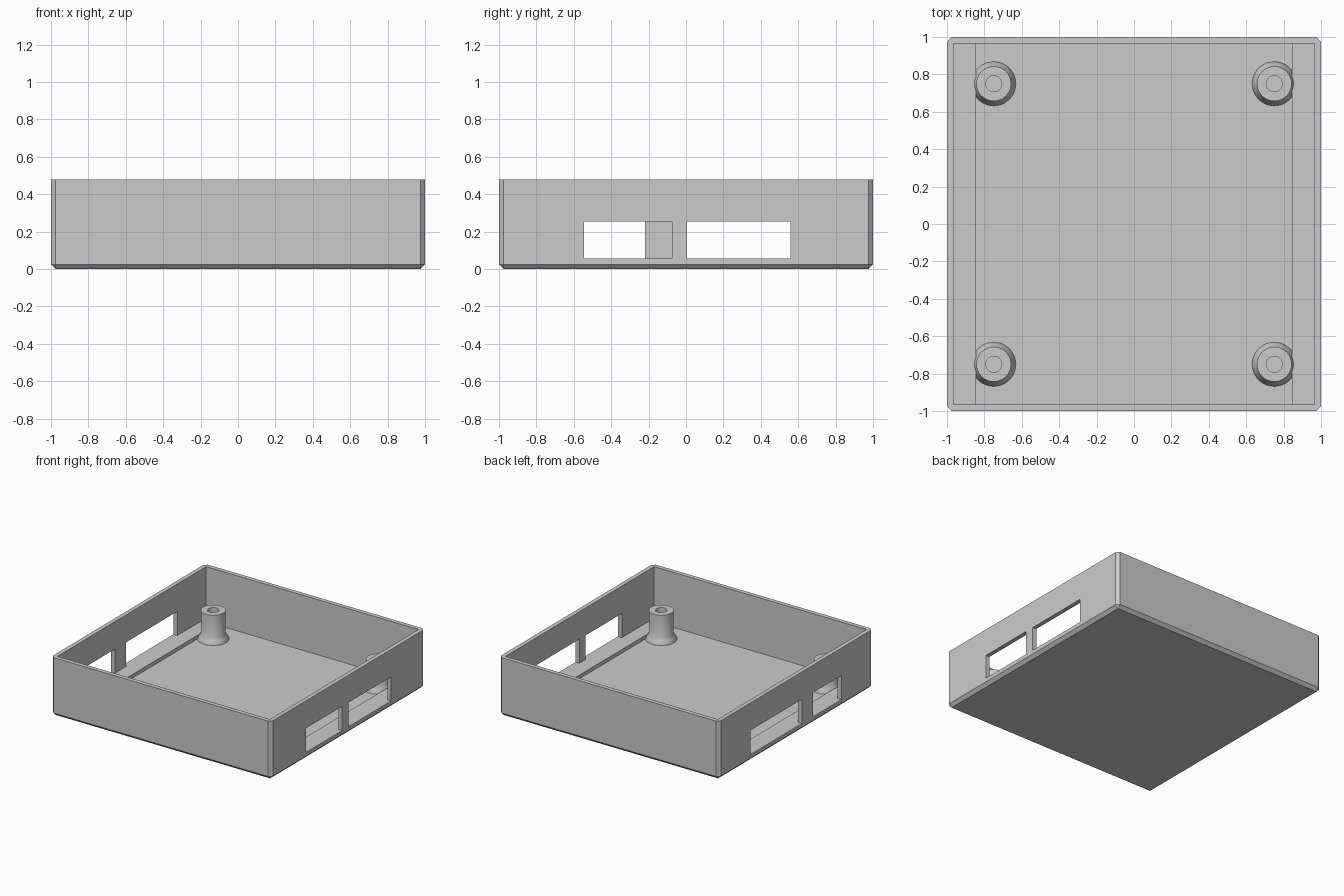
import bpy, bmesh, math
from mathutils import Vector

if "Cube" in bpy.data.objects:
    bpy.data.objects.remove(bpy.data.objects["Cube"], do_unlink=True)

HEIGHT, WALL, CHAMFER = 0.48, 0.035, 0.025
FLOOR_Z, LEDGE_Z, PIT_X = 0.027, 0.057, 0.845
WINDOW_TOP = 0.255
INNER = 1 - WALL

grey = bpy.data.materials.new("light_grey")
grey.use_nodes = True
grey.diffuse_color = (0.6, 0.6, 0.6, 1)
grey.node_tree.nodes["Principled BSDF"].inputs["Base Color"].default_value = (0.6, 0.6, 0.6, 1)


def add_object(name, bm):
    bmesh.ops.recalc_face_normals(bm, faces=bm.faces)
    mesh = bpy.data.meshes.new(name)
    bm.to_mesh(mesh)
    bm.free()
    mesh.materials.append(grey)
    obj = bpy.data.objects.new(name, mesh)
    bpy.context.collection.objects.link(obj)
    return obj


def box(low, high):
    bm = bmesh.new()
    bmesh.ops.create_cube(bm, size=1)
    low, high = Vector(low), Vector(high)
    for v in bm.verts:
        v.co = (low + high) / 2 + v.co * (high - low)
    return bm


def select_only(obj):
    bpy.ops.object.select_all(action='DESELECT')
    obj.select_set(True)
    bpy.context.view_layer.objects.active = obj


def cut(target, low, high):
    cutter = add_object("cutter", box(low, high))
    cutter.hide_render = True
    mod = target.modifiers.new("cut", 'BOOLEAN')
    mod.operation, mod.solver, mod.object = 'DIFFERENCE', 'EXACT', cutter
    select_only(target)
    bpy.ops.object.modifier_apply(modifier=mod.name)
    bpy.data.objects.remove(cutter, do_unlink=True)


# Tray body: chamfered on its upright and bottom edges, open at the top
bm = box((-1, -1, 0), (1, 1, HEIGHT))
edges = [e for e in bm.edges if min(v.co.z for v in e.verts) < 0.01]
bmesh.ops.bevel(bm, geom=edges, offset=CHAMFER, segments=1, affect='EDGES')
tray = add_object("tray", bm)

# Cavity with a raised ledge along each side
cut(tray, (-INNER, -INNER, LEDGE_Z), (INNER, INNER, 1))
cut(tray, (-PIT_X, -INNER, FLOOR_Z), (PIT_X, INNER, 0.3))

# Port windows in the two side walls
ports = [(1, -0.545, -0.075), (1, 0.005, 0.56),
         (-1, -0.59, -0.22), (-1, -0.075, 0.59)]
for side, y0, y1 in ports:
    x0, x1 = sorted((side * 0.93, side * 1.1))
    cut(tray, (x0, y0, LEDGE_Z), (x1, y1, WINDOW_TOP))

# Hollow screw posts with flared feet
profile = [(0.043, 0.02), (0.043, 0.263), (0.093, 0.263), (0.093, 0.08),
           (0.103, 0.057), (0.118, FLOOR_Z), (0.118, 0.02)]
for x_name, x in (("left", 0.75), ("right", -0.75)):
    for y_name, y in (("front", -0.75), ("back", 0.75)):
        bm = bmesh.new()
        verts = [bm.verts.new((r, 0, z)) for r, z in profile]
        outline = [bm.edges.new(pair) for pair in zip(verts, verts[1:])]
        bmesh.ops.spin(bm, geom=verts + outline, cent=(0, 0, 0), axis=(0, 0, 1),
                       angle=math.tau, steps=48)
        bmesh.ops.remove_doubles(bm, verts=bm.verts, dist=0.0001)
        # close the underside so the normals are well defined
        bmesh.ops.bridge_loops(bm, edges=[e for e in bm.edges if e.is_boundary])
        post = add_object(f"{y_name}_{x_name}_screw_post", bm)
        post.location = (x, y, 0)
        select_only(post)
        bpy.ops.object.shade_smooth_by_angle(angle=math.radians(35))
